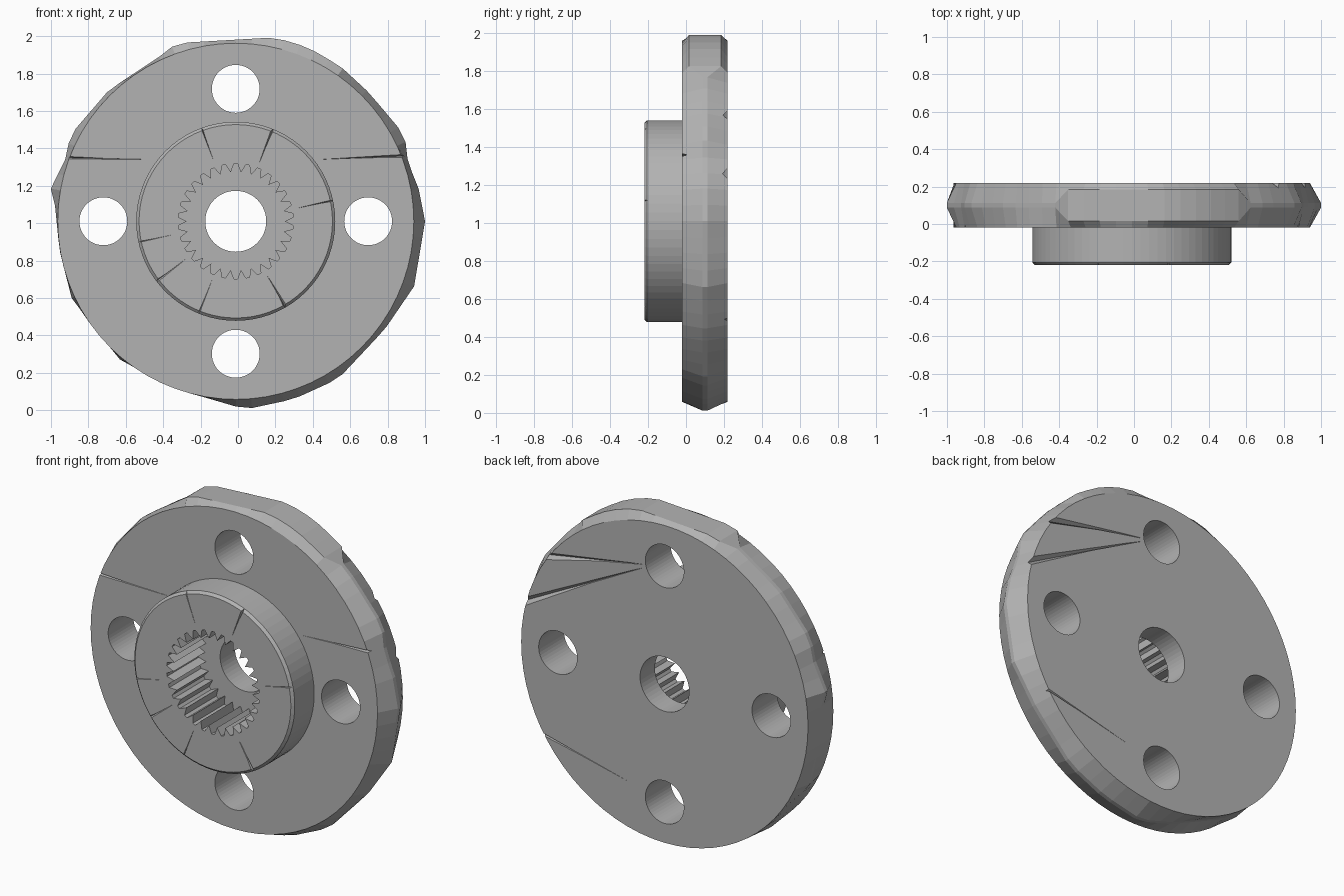
import bpy, bmesh
from math import sin, cos, pi, radians
from mathutils import Vector

if "Cube" in bpy.data.objects:
    bpy.data.objects.remove(bpy.data.objects["Cube"])

CX, CZ = -0.012, 1.01                       # wheel axis
FRONT, SHOULDER, BACK = -0.22, -0.02, 0.22  # depths along y

steel = bpy.data.materials.new("grey steel")
steel.use_nodes = True
steel.diffuse_color = (0.45, 0.45, 0.45, 1)
steel.node_tree.nodes["Principled BSDF"].inputs["Base Color"].default_value = (0.45, 0.45, 0.45, 1)


def point(r, a, y):
    return Vector((CX + r * cos(a), y, CZ + r * sin(a)))


def circle(r, y, n=72):
    return [point(r, 2 * pi * i / n, y) for i in range(n)]


def solid(name, rings):
    """Closed solid lofted through rings of points, capped at both ends."""
    bm = bmesh.new()
    loops = [[bm.verts.new(p) for p in ring] for ring in rings]
    n = len(loops[0])
    for a, b in zip(loops, loops[1:]):
        for i in range(n):
            j = (i + 1) % n
            bm.faces.new((a[i], a[j], b[j], b[i]))
    bm.faces.new(loops[0])
    bm.faces.new(loops[-1])
    bmesh.ops.recalc_face_normals(bm, faces=bm.faces)
    mesh = bpy.data.meshes.new(name)
    bm.to_mesh(mesh)
    bm.free()
    obj = bpy.data.objects.new(name, mesh)
    mesh.materials.append(steel)
    bpy.context.collection.objects.link(obj)
    return obj


def cut(obj, cutter):
    mod = obj.modifiers.new("cut", 'BOOLEAN')
    mod.operation = 'DIFFERENCE'
    mod.solver = 'EXACT'
    mod.object = cutter
    bpy.context.view_layer.objects.active = obj
    bpy.ops.object.modifier_apply(modifier=mod.name)


def scratch(obj, start, end, y, depth, width):
    """Wedge-shaped dent that widens and deepens outwards."""
    s, e = Vector((start[0], y, start[1])), Vector((end[0], y, end[1]))
    run = (e - s).normalized()
    e += run * 0.05
    side = Vector((-run.z, 0, run.x)) * width
    out = Vector((0, -0.02 if depth > 0 else 0.02, 0))
    deep = Vector((0, depth, 0))
    tip = [s + out + side * 0.05, s + out - side * 0.05, s + deep * 0.1]
    tool = solid("scratch_cutter", [tip, [e + out + side, e + out - side, e + deep]])
    cut(obj, tool)
    bpy.data.objects.remove(tool)


# Uneven hammered rim: angle and radius of the ridge corners
corners = [(0, 1.012), (11.5, .993), (18, .97), (27, 1.014), (44, .99), (56, 1.0), (67.5, 1.007),
           (78, 1.005), (108.6, 1.005), (112, .979), (134, .976), (153, 1.0), (158, .967),
           (170, 1.004), (175, .97), (189, .955), (205.4, .97), (230, .964), (260, .956),
           (273, 1.007), (288, 1.0), (303, 1.005), (324, .984), (340, 1.015), (360, 1.012)]


def ridge(i, n=72):
    deg = 360 * i / n
    for (a0, r0), (a1, r1) in zip(corners, corners[1:]):
        if a0 <= deg < a1:
            t = (deg - a0) / (a1 - a0)
            p, q = point(r0, radians(a0), 0), point(r1, radians(a1), 0)
            return p.lerp(q, t)


def rim_ring(side):
    ring = []
    for i in range(72):
        p = ridge(i)
        half = 0.085 if 50 < i * 5 < 112 else 0.012   # flat crest along the top
        p.y = 0.1 + side * half
        ring.append(p)
    return ring


flange = solid("flange", [circle(.952, SHOULDER), rim_ring(-1), rim_ring(1), circle(.952, BACK)])

# Hub collar with a small front chamfer
hub = solid("hub", [circle(.517, FRONT), circle(.532, FRONT + .015), circle(.532, SHOULDER)])

# Toothed socket, sunk through the hub into the flange
TEETH = 30


def spline_ring(y):
    ring = []
    for i in range(TEETH):
        for frac, r in ((0, .262), (.35, .308), (.65, .308)):
            ring.append(point(r, 2 * pi * (i + frac) / TEETH, y))
    return ring


socket = solid("socket_cutter", [spline_ring(FRONT - .1), spline_ring(.08)])
cut(hub, socket)
cut(flange, socket)

# Shaft hole and four bolt holes
holes = [solid("hole_cutter", [circle(.163, -.4, 48), circle(.163, .4, 48)])]
for k in range(4):
    shift = Vector((.708 * cos(k * pi / 2), 0, .708 * sin(k * pi / 2)))
    holes.append(solid("hole_cutter", [[p + shift for p in circle(.128, y, 48)] for y in (-.4, .4)]))
for tool in holes:
    cut(flange, tool)
for tool in holes + [socket]:
    bpy.data.objects.remove(tool)

# Dents on the flange front and back
scratch(flange, (.43, 1.34), (.9, 1.36), SHOULDER, .03, .015)
scratch(flange, (-.45, 1.34), (-.9, 1.35), SHOULDER, .02, .015)
scratch(flange, (.13, 1.69), (.81, 1.56), BACK, -.03, .04)
scratch(flange, (.13, 1.67), (.93, 1.25), BACK, -.03, .04)
scratch(flange, (.22, .36), (.82, .5), BACK, -.02, .015)

# Radial dents on the hub face
for deg, width in ((12, .012), (68, .02), (110, .01), (192, .008), (217, .02), (248, .01), (300, .025)):
    a = radians(deg)
    s, e = point(.34, a, 0), point(.53, a, 0)
    scratch(hub, (s.x, s.z), (e.x, e.z), FRONT, .02, width)
